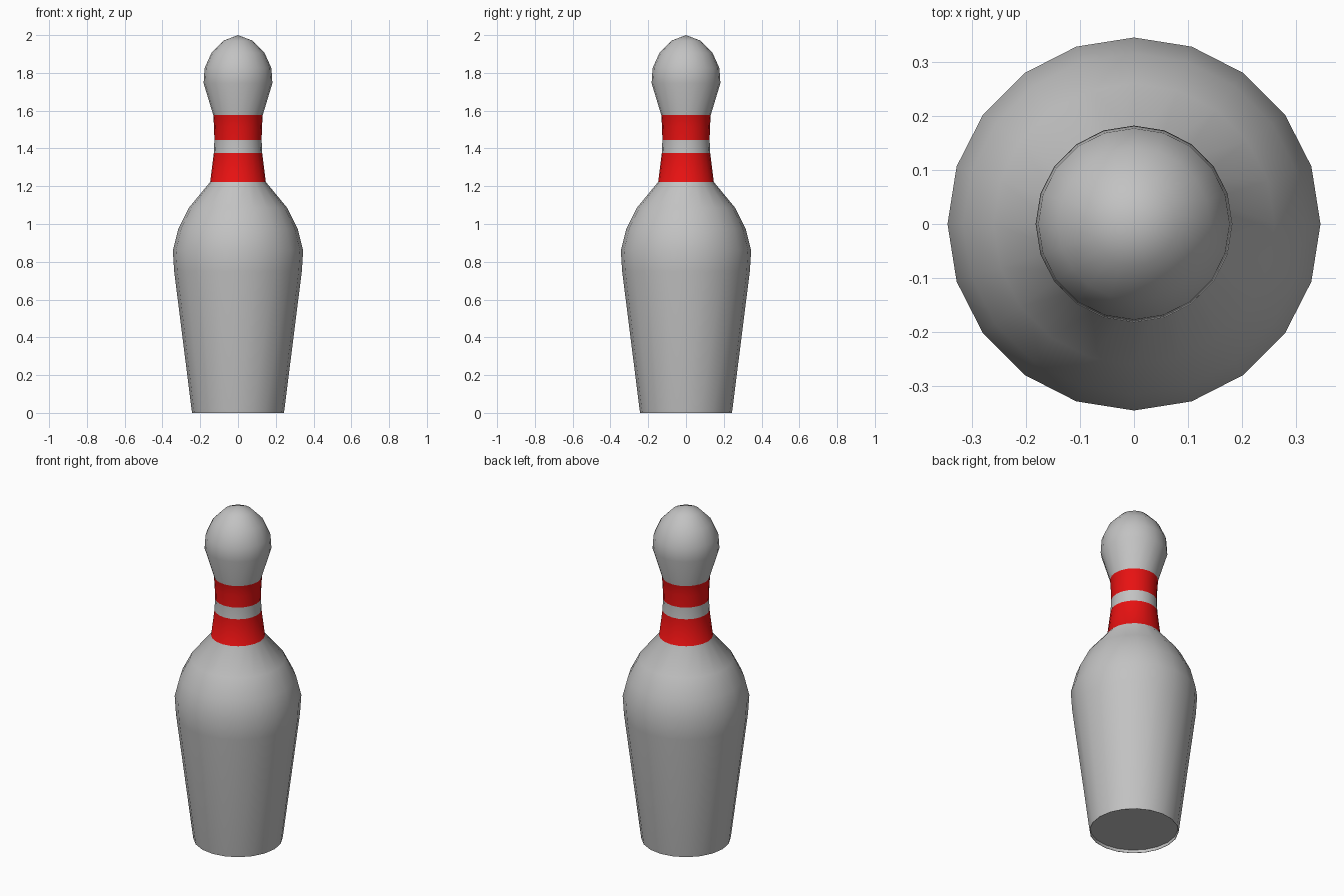
import bpy, bmesh, math

if "Cube" in bpy.data.objects:
    bpy.data.objects.remove(bpy.data.objects["Cube"])

SIDES = 20


def material(name, rgb):
    m = bpy.data.materials.new(name)
    m.diffuse_color = (*rgb, 1.0)
    m.use_nodes = True
    m.node_tree.nodes["Principled BSDF"].inputs["Base Color"].default_value = m.diffuse_color
    return m


grey = material("light grey", (0.54, 0.54, 0.54))
red = material("stripe red", (0.83, 0.006, 0.006))

# Pin outline as (radius, height), from the recessed underside to the crown
profile = [
    (0.240, 0.018), (0.241, 0.0), (0.243, 0.0), (0.246, 0.02),
    (0.338, 0.75), (0.345, 0.86), (0.316, 0.975), (0.26, 1.086),
    (0.147, 1.223), (0.128, 1.376), (0.125, 1.445), (0.127, 1.515),
    (0.131, 1.577), (0.182, 1.745), (0.177, 1.825), (0.141, 1.905),
    (0.078, 1.97),
]
# Height ranges of the neck stripes
stripes = [(1.223, 1.376), (1.445, 1.577)]

bm = bmesh.new()
rings = []
for r, z in profile:
    rings.append([bm.verts.new((r * math.cos(a), r * math.sin(a), z))
                  for a in (2 * math.pi * i / SIDES for i in range(SIDES))])

# Walls
for low, high in zip(rings, rings[1:]):
    for i in range(SIDES):
        j = (i + 1) % SIDES
        bm.faces.new((low[i], low[j], high[j], high[i]))

# Underside and crown
bm.faces.new(rings[0][::-1])
crown = bm.verts.new((0, 0, 2.0))
for i in range(SIDES):
    bm.faces.new((rings[-1][i], rings[-1][(i + 1) % SIDES], crown))

# Stripe colour by height
for f in bm.faces:
    z = f.calc_center_median().z
    f.material_index = int(any(a < z < b for a, b in stripes))

mesh = bpy.data.meshes.new("pin_body")
bm.to_mesh(mesh)
bm.free()
mesh.materials.append(grey)
mesh.materials.append(red)
pin = bpy.data.objects.new("pin_body", mesh)
bpy.context.collection.objects.link(pin)
bpy.context.view_layer.objects.active = pin
pin.select_set(True)
bpy.ops.object.shade_smooth_by_angle(angle=math.radians(45))
